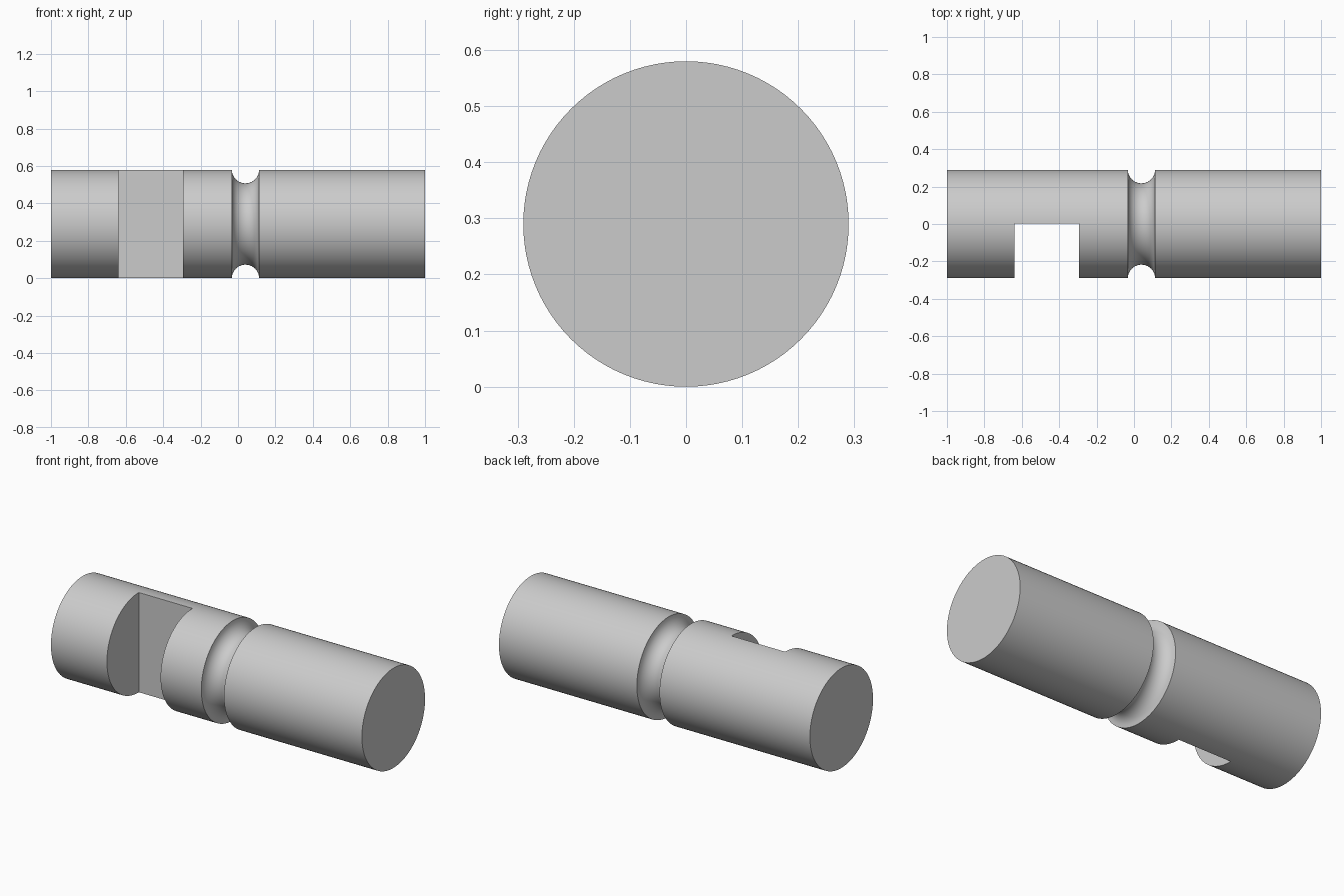
import bpy
import bmesh
from math import cos, sin, pi, radians
from mathutils import Vector

default = bpy.data.objects.get("Cube")
if default:
    bpy.data.objects.remove(default, do_unlink=True)

RADIUS = 0.29
GROOVE_X, GROOVE_R, GROOVE_STEPS = 0.04, 0.073, 12
NOTCH_X = (-0.64, -0.295)
NOTCH_Y = 0.003

# Material
steel = bpy.data.materials.new("light grey steel")
steel.use_nodes = True
colour = (0.6, 0.6, 0.6, 1)
steel.diffuse_color = colour
steel.node_tree.nodes["Principled BSDF"].inputs["Base Color"].default_value = colour

# Half profile of the pin: flat ends and a round groove
profile = [(-1, 0), (-1, RADIUS)]
for i in range(GROOVE_STEPS + 1):
    a = pi * i / GROOVE_STEPS
    profile.append((GROOVE_X - GROOVE_R * cos(a), RADIUS - GROOVE_R * sin(a)))
profile += [(1, RADIUS), (1, 0)]

# Revolve the profile about the x axis
bm = bmesh.new()
verts = [bm.verts.new((x, 0, r)) for x, r in profile]
edges = [bm.edges.new(pair) for pair in zip(verts, verts[1:])]
bmesh.ops.spin(bm, geom=verts + edges, cent=(0, 0, 0), axis=(1, 0, 0),
               angle=2 * pi, steps=96)
bmesh.ops.remove_doubles(bm, verts=bm.verts, dist=0.0001)
bmesh.ops.recalc_face_normals(bm, faces=bm.faces)
bmesh.ops.translate(bm, verts=bm.verts, vec=Vector((0, 0, RADIUS)))
mesh = bpy.data.meshes.new("locking_pin")
bm.to_mesh(mesh)
bm.free()
mesh.materials.append(steel)
pin = bpy.data.objects.new("locking_pin", mesh)
bpy.context.collection.objects.link(pin)

# Block that cuts the half-depth notch in the front
depth = 1.0
bpy.ops.mesh.primitive_cube_add(
    size=1, location=(sum(NOTCH_X) / 2, NOTCH_Y - depth / 2, RADIUS))
cutter = bpy.context.object
cutter.name = "notch_cutter"
cutter.scale = (NOTCH_X[1] - NOTCH_X[0], depth, 1)
cutter.hide_render = True
cutter.data.materials.append(steel)
bpy.context.view_layer.update()

bpy.ops.object.select_all(action="DESELECT")
pin.select_set(True)
bpy.context.view_layer.objects.active = pin
cut = pin.modifiers.new("notch", "BOOLEAN")
cut.operation = "DIFFERENCE"
cut.solver = "EXACT"
cut.object = cutter
bpy.ops.object.modifier_apply(modifier=cut.name)
bpy.data.objects.remove(cutter, do_unlink=True)

# Smooth round surfaces, sharp rims
bpy.ops.object.shade_smooth_by_angle(angle=radians(30))
